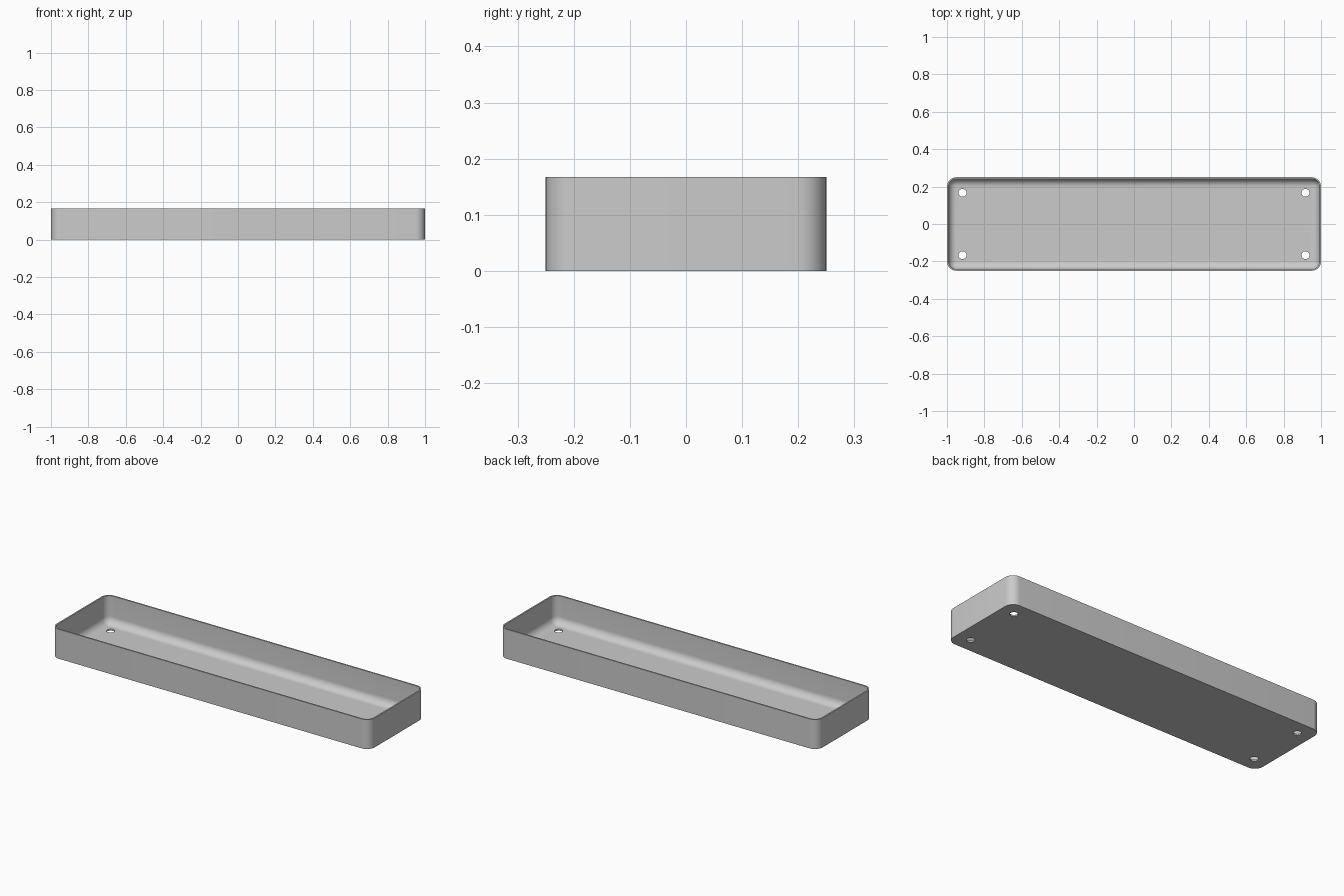
import bpy, bmesh, math

if "Cube" in bpy.data.objects:
    bpy.data.objects.remove(bpy.data.objects["Cube"])

HX, HY, H = 1.0, 0.25, 0.167      # half length, half width, height
WALL, R = 0.0083, 0.05            # wall thickness, outer corner radius
HOLE_R, HOLE_X, HOLE_Y = 0.021, 0.917, 0.167
SEG = 10

grey = bpy.data.materials.new("light grey")
grey.diffuse_color = (0.6, 0.6, 0.6, 1)
grey.use_nodes = True
grey.node_tree.nodes["Principled BSDF"].inputs["Base Color"].default_value = grey.diffuse_color


def ring(bm, inset, z):
    """Rounded rectangle loop, inset from the outer outline."""
    r = max(R - inset, 0.0)
    verts = []
    for q, (sx, sy) in enumerate([(1, 1), (-1, 1), (-1, -1), (1, -1)]):
        for i in range(SEG + 1):
            a = math.pi / 2 * (q + i / SEG)
            verts.append(bm.verts.new((sx * (HX - R) + r * math.cos(a),
                                       sy * (HY - R) + r * math.sin(a), z)))
    return verts


# Tray: outer wall, rim, inner wall, and a rounded cove down to the floor
bm = bmesh.new()
cove = R - WALL
profile = [(0, 0), (0, H), (WALL, H)]
for i in range(SEG + 1):
    a = math.pi / 2 * i / SEG
    profile.append((WALL + cove * (1 - math.cos(a)), WALL + cove * (1 - math.sin(a))))
rings = [ring(bm, d, z) for d, z in profile]
for lo, hi in zip(rings, rings[1:]):
    n = len(lo)
    for i in range(n):
        j = (i + 1) % n
        bm.faces.new((lo[i], lo[j], hi[j], hi[i]))
bm.faces.new(rings[0][::-1])
bm.faces.new(rings[-1])
bmesh.ops.remove_doubles(bm, verts=bm.verts, dist=1e-5)
bmesh.ops.recalc_face_normals(bm, faces=bm.faces)
mesh = bpy.data.meshes.new("tray")
bm.to_mesh(mesh)
bm.free()
mesh.materials.append(grey)
tray = bpy.data.objects.new("tray", mesh)
bpy.context.collection.objects.link(tray)

# Four screw holes through the floor
cutters = []
for sx in (-1, 1):
    for sy in (-1, 1):
        bpy.ops.mesh.primitive_cylinder_add(vertices=32, radius=HOLE_R, depth=0.08,
                                            location=(sx * HOLE_X, sy * HOLE_Y, 0))
        cutter = bpy.context.object
        cutter.name = "hole_cutter"
        cutter.hide_render = True
        cutter.data.materials.append(grey)
        cutters.append(cutter)
        mod = tray.modifiers.new("hole", 'BOOLEAN')
        mod.operation, mod.solver, mod.object = 'DIFFERENCE', 'EXACT', cutter

bpy.ops.object.select_all(action='DESELECT')
tray.select_set(True)
bpy.context.view_layer.objects.active = tray
for mod in list(tray.modifiers):
    bpy.ops.object.modifier_apply(modifier=mod.name)
for cutter in cutters:
    bpy.data.objects.remove(cutter)
bpy.ops.object.shade_smooth_by_angle(angle=math.radians(30))
